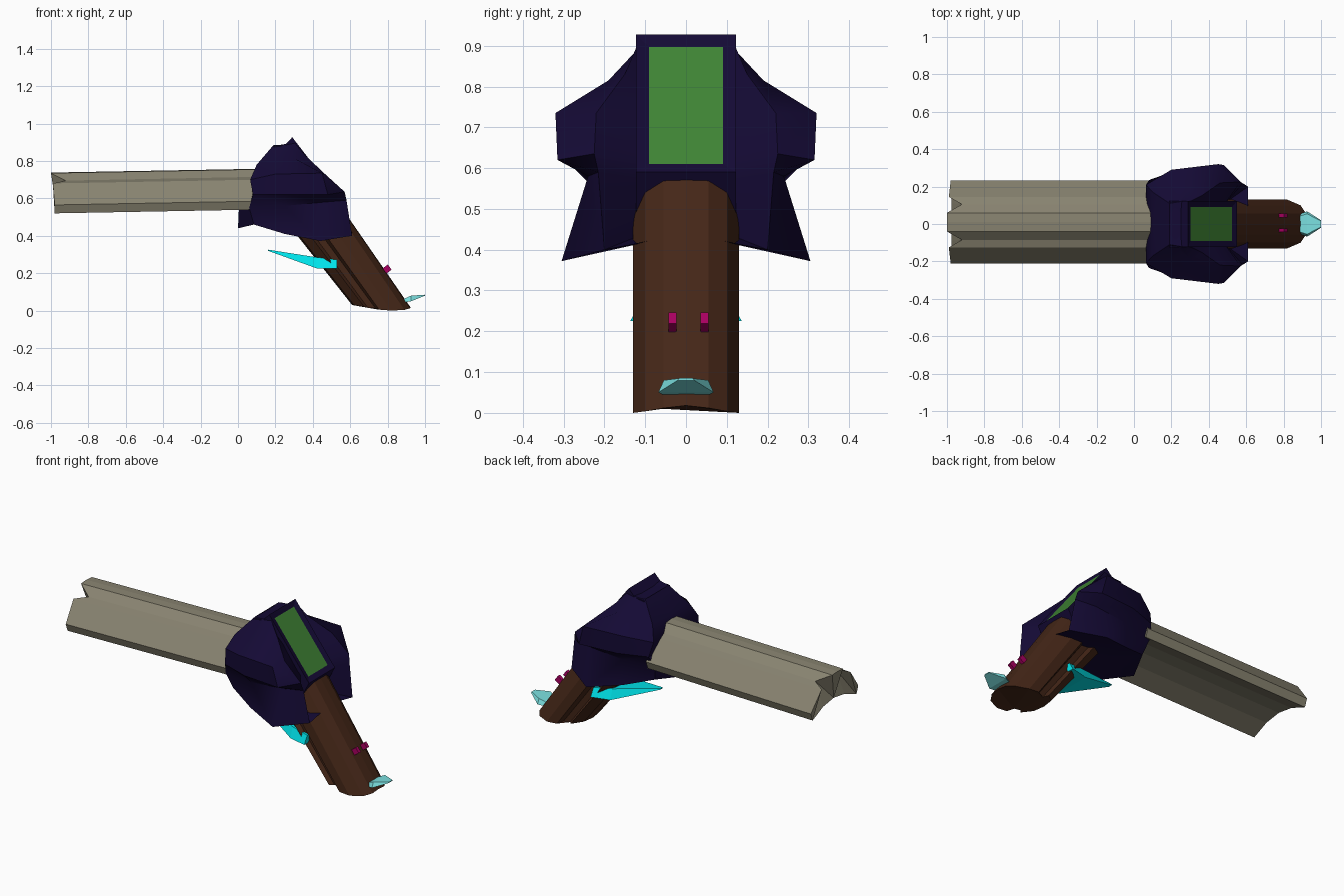
import bpy, bmesh
from math import radians
from mathutils import Vector

if "Cube" in bpy.data.objects:
    bpy.data.objects.remove(bpy.data.objects["Cube"])


def colour(name, rgb):
    m = bpy.data.materials.new(name)
    m.diffuse_color = (*rgb, 1)
    m.use_nodes = True
    m.node_tree.nodes["Principled BSDF"].inputs["Base Color"].default_value = m.diffuse_color
    return m


GREY = colour("stone", (0.25, 0.23, 0.165))
PURPLE = colour("dark_purple", (0.007, 0.003, 0.035))
BROWN = colour("brown", (0.06, 0.02, 0.009))
GREEN = colour("screen_green", (0.05, 0.23, 0.035))
CYAN = colour("cyan", (0.0, 0.75, 0.8))
PALE = colour("pale_cyan", (0.2, 0.75, 0.75))
PINK = colour("pink", (0.4, 0.0, 0.12))


def finish(bm, name, *mats, smooth=None):
    bmesh.ops.recalc_face_normals(bm, faces=bm.faces[:])
    me = bpy.data.meshes.new(name)
    bm.to_mesh(me)
    bm.free()
    ob = bpy.data.objects.new(name, me)
    bpy.context.collection.objects.link(ob)
    for m in mats:
        me.materials.append(m)
    if smooth:
        bpy.ops.object.select_all(action='DESELECT')
        ob.select_set(True)
        bpy.context.view_layer.objects.active = ob
        bpy.ops.object.shade_smooth_by_angle(angle=radians(smooth))
    return ob


def loft(rings):
    """Closed rings bridged in order, with triangulated caps."""
    bm = bmesh.new()
    vs = [[bm.verts.new(p) for p in r] for r in rings]
    n = len(vs[0])
    for a, b in zip(vs, vs[1:]):
        for i in range(n):
            j = (i + 1) % n
            bm.faces.new((a[i], a[j], b[j], b[i]))
    caps = [bm.faces.new(vs[0]), bm.faces.new(vs[-1])]
    bmesh.ops.triangulate(bm, faces=caps)
    return bm


def both_sides(half):
    """Mirror an open half outline in y; points on the centre line stay single."""
    return half + [(x, -y, z) for x, y, z in reversed(half) if y > 0]


# Barrel: roof-shaped section, notched muzzle, hollow underside
barrel_half = [(-1.0, 0, .738), (-1.0, .05, .735), (-.92, .095, .695),
               (-.99, .135, .68), (-.98, .222, .565), (-.98, .205, .52),
               (-.975, .10, .56), (-.975, 0, .575)]
muzzle = both_sides(barrel_half)
breech = [(.10, y, z + .02) for x, y, z in muzzle]
barrel = finish(loft([muzzle, breech]), "barrel", GREY)
barrel.location.y = .01

# Body core: slanted block with a recessed screen
profile = [(.19, .88), (.25, .885), (.29, .927), (.55, .59), (.46, .42), (.1, .48)]
bm = loft([[(x, s * .122, z) for x, z in profile] for s in (-1, 1)])
bmesh.ops.recalc_face_normals(bm, faces=bm.faces[:])
slope = Vector((.79, 0, .61))
face = max(bm.faces, key=lambda f: f.normal.dot(slope))
bmesh.ops.inset_region(bm, faces=[face], thickness=.045, depth=-.008)
face.material_index = 1
finish(bm, "screen_block", PURPLE, GREEN)

# Body shell: rows top to bottom, each from the rear to the front edge and inwards
rows = [
    [(.19, .11, .885), (.22, .115, .885), (.25, .12, .89), (.30, .12, .90), (.29, .10, .88)],
    [(.10, .17, .78), (.20, .20, .80), (.30, .19, .815), (.36, .15, .83), (.33, .10, .80)],
    [(.065, .21, .70), (.20, .29, .73), (.45, .32, .735), (.46, .22, .735), (.40, .10, .73)],
    [(.08, .235, .62), (.25, .295, .62), (.48, .315, .62), (.57, .225, .635), (.48, .10, .62)],
    [(.06, .20, .55), (.25, .235, .56), (.46, .24, .58), (.58, .215, .59), (.48, .10, .57)],
    [(.085, .17, .46), (.25, .24, .41), (.44, .305, .372), (.61, .20, .40), (.47, .10, .44)],
]
rear = [.19, .10, .065, .07, .005, .0]
grid = [[(x, 0, r[0][2])] + r for x, r in zip(rear, rows)]
grid[-1][0] = (0, 0, .44)
grid.insert(0, [(x, 0, z - .01) for x, y, z in grid[0]])
grid.append([(x, 0, max(z, .44)) for x, y, z in grid[-1]])
bm = bmesh.new()
for s in (1, -1):
    vs = [[bm.verts.new((x, s * y, z)) for x, y, z in r] for r in grid]
    for a, b in zip(vs, vs[1:]):
        for i in range(len(a) - 1):
            bm.faces.new((a[i], a[i + 1], b[i + 1], b[i]))
bmesh.ops.remove_doubles(bm, verts=bm.verts[:], dist=.0005)
bmesh.ops.dissolve_degenerate(bm, edges=bm.edges[:], dist=.0005)
finish(bm, "body_shell", PURPLE, smooth=35)

# Handle: leaning grip with a rounded front and grooved sides
grip_half = [(.922, 0, .018), (.92, .055, .012), (.89, .10, .004), (.82, .13, 0),
             (.755, .13, .005), (.735, .095, .012), (.695, .09, .015),
             (.675, .115, .02), (.62, .07, .03), (.61, 0, .03)]
foot = both_sides(grip_half)
top = [(.53 + (x - .922) * 1.15, y, .585) for x, y, z in foot]
finish(loft([foot, top]), "handle", BROWN)


def blade(name, mat, sections):
    """Wedge through sections of (x, half width, low z, high z)."""
    rings = [[(x, -w, lo), (x, w, lo), (x, w * .8, hi), (x, -w * .8, hi)]
             for x, w, lo, hi in sections]
    finish(loft(rings), name, mat)


# Trigger blade and the small spur at the foot of the handle
blade("trigger_blade", CYAN, [(.16, .012, .32, .326), (.42, .11, .226, .285),
                              (.53, .137, .225, .272)])
blade("foot_spur", PALE, [(.88, .05, .042, .06), (.925, .068, .05, .08),
                          (1.0, .02, .08, .085)])

# Studs on the front of the grip
for i, y in enumerate((-.033, .045)):
    bm = bmesh.new()
    bmesh.ops.create_cube(bm, size=1)
    bmesh.ops.scale(bm, vec=(.035, .02, .034), verts=bm.verts[:])
    ob = finish(bm, f"stud_{i + 1}", PINK)
    ob.location = (.797, y, .222)
    ob.rotation_euler.y = radians(-36)
